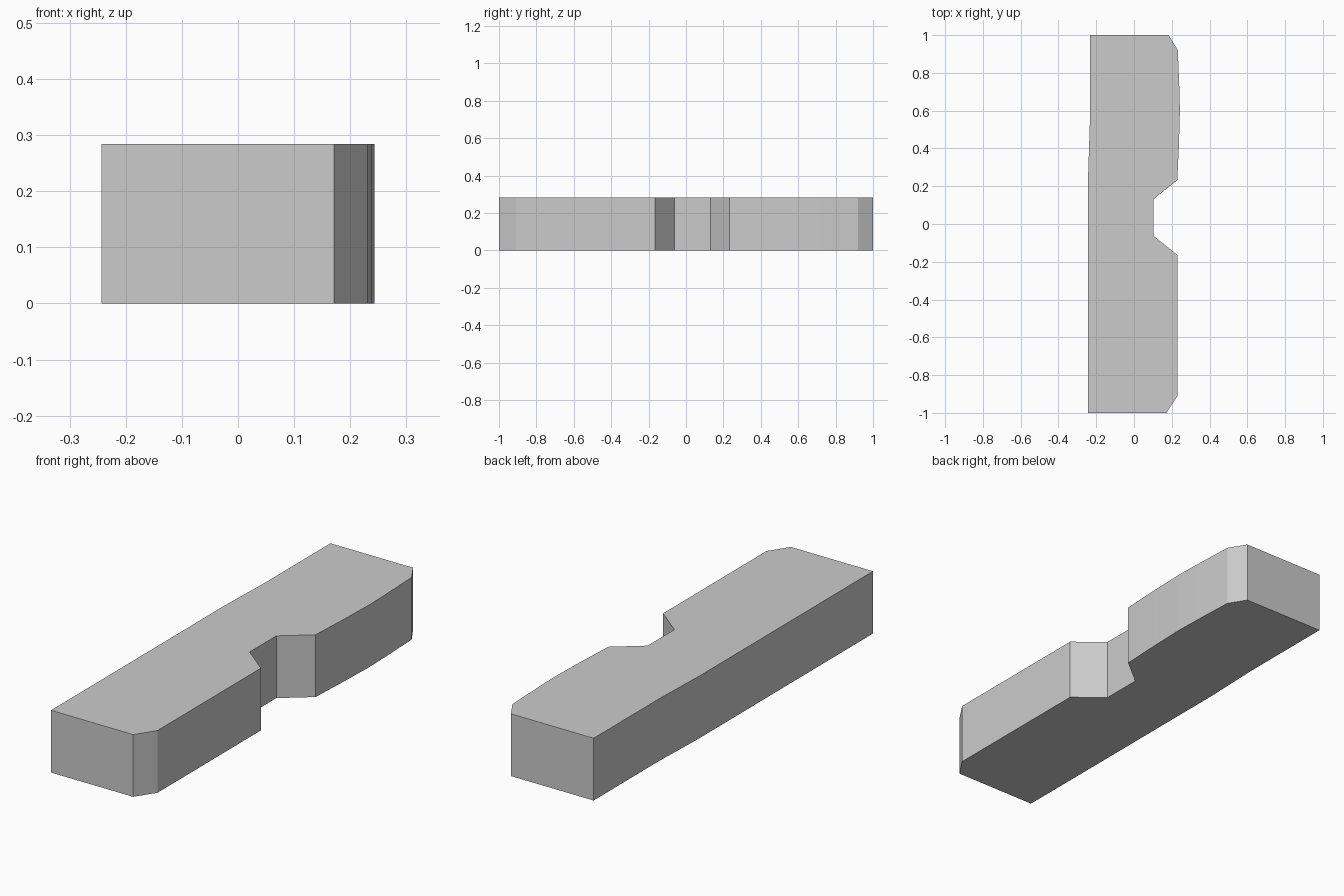
import bpy, bmesh

if "Cube" in bpy.data.objects:
    bpy.data.objects.remove(bpy.data.objects["Cube"])

HEIGHT = 0.284

# Outline seen from above, counter-clockwise
outline = [
    (-0.243, -1.0), (0.171, -1.0), (0.231, -0.91),             # front end, chamfered corner
    (0.231, -0.165), (0.102, -0.062), (0.102, 0.13), (0.229, 0.232),  # side notch
    (0.238, 0.42), (0.243, 0.6), (0.240, 0.72), (0.232, 0.92),  # slight bulge
    (0.183, 1.0), (-0.234, 1.0),                               # back end
    (-0.234, 0.53), (-0.243, 0.25),                            # shallow step on the left
]

# Extrude the outline into a flat-faced block
bm = bmesh.new()
base = bm.faces.new([bm.verts.new((x, y, 0)) for x, y in outline])
top = bmesh.ops.extrude_face_region(bm, geom=[base], use_keep_orig=True)["geom"]
bmesh.ops.translate(bm, vec=(0, 0, HEIGHT),
                    verts=[v for v in top if isinstance(v, bmesh.types.BMVert)])
bmesh.ops.recalc_face_normals(bm, faces=bm.faces)

mesh = bpy.data.meshes.new("notched_block")
bm.to_mesh(mesh)
bm.free()
bpy.context.collection.objects.link(bpy.data.objects.new("notched_block", mesh))
